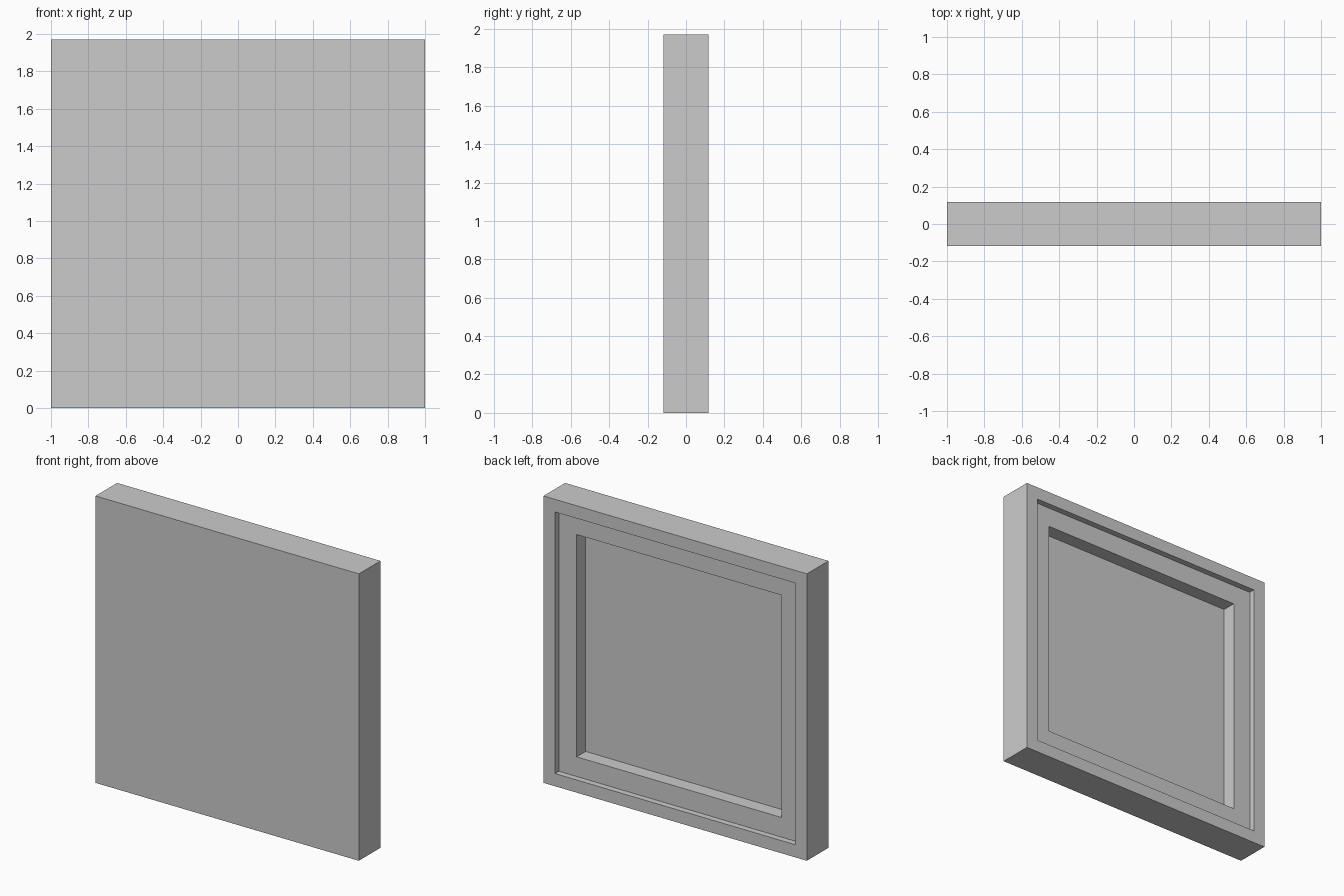
import bpy, bmesh
from mathutils import Vector

if "Cube" in bpy.data.objects:
    bpy.data.objects.remove(bpy.data.objects["Cube"])

WIDTH, DEPTH, HEIGHT = 2.0, 0.234, 1.97

# Panel slab
bm = bmesh.new()
bmesh.ops.create_cube(bm, size=1)
for v in bm.verts:
    v.co = Vector((v.co.x * WIDTH, v.co.y * DEPTH, (v.co.z + 0.5) * HEIGHT))
bm.normal_update()

# Two stepped recesses in the back: (border width, step depth)
back = max(bm.faces, key=lambda f: f.calc_center_median().y)
for border, step in ((0.087, 0.042), (0.135, 0.097)):
    # rim around the opening
    bmesh.ops.inset_region(bm, faces=[back], thickness=border, use_even_offset=True)
    # straight wall down to the next level
    floor = bmesh.ops.extrude_discrete_faces(bm, faces=[back])["faces"][0]
    bmesh.ops.translate(bm, verts=floor.verts, vec=(0, -step, 0))
    back = floor

bmesh.ops.recalc_face_normals(bm, faces=bm.faces)
mesh = bpy.data.meshes.new("recessed_panel")
bm.to_mesh(mesh)
bm.free()
bpy.context.collection.objects.link(bpy.data.objects.new("recessed_panel", mesh))
